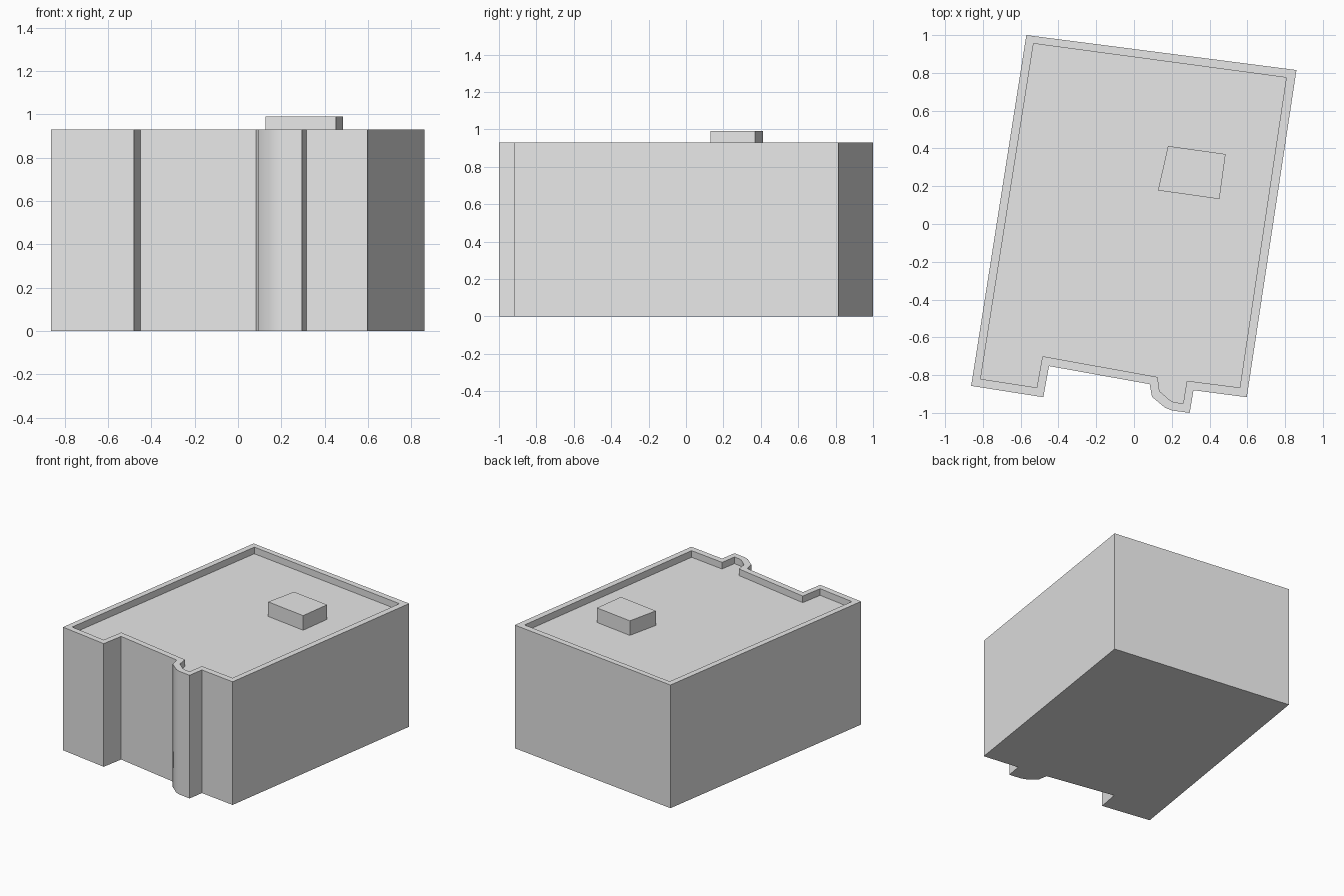
import bpy
import bmesh
from math import radians

cube = bpy.data.objects.get("Cube")
if cube:
    bpy.data.objects.remove(cube, do_unlink=True)

grey = bpy.data.materials.new("light_grey")
grey.use_nodes = True
grey.diffuse_color = (0.8, 0.8, 0.8, 1)
grey.node_tree.nodes["Principled BSDF"].inputs["Base Color"].default_value = (0.8, 0.8, 0.8, 1)


def stack_loops(name, loops):
    """Bridge (outline, height) loops in order and cap both ends."""
    bm = bmesh.new()
    rings = [[bm.verts.new((x, y, z)) for x, y in outline] for outline, z in loops]
    count = len(rings[0])
    for low, high in zip(rings, rings[1:]):
        for i in range(count):
            j = (i + 1) % count
            bm.faces.new((low[i], low[j], high[j], high[i]))
    bm.faces.new(rings[0][::-1])
    bm.faces.new(rings[-1])
    bmesh.ops.recalc_face_normals(bm, faces=bm.faces)
    mesh = bpy.data.meshes.new(name)
    bm.to_mesh(mesh)
    bm.free()
    mesh.materials.append(grey)
    obj = bpy.data.objects.new(name, mesh)
    bpy.context.collection.objects.link(obj)
    bpy.ops.object.select_all(action="DESELECT")
    obj.select_set(True)
    bpy.context.view_layer.objects.active = obj
    bpy.ops.object.shade_smooth_by_angle(angle=radians(45))
    return obj


WALL_TOP, ROOF = 0.93, 0.88

# Outer footprint, with the entrance recess and rounded bay on the front
outer = [(-0.57, 1.0), (-0.862, -0.857), (-0.48, -0.917), (-0.45, -0.752),
         (0.083, -0.848), (0.095, -0.915), (0.165, -0.973), (0.2, -0.987),
         (0.295, -1.0), (0.315, -0.88), (0.597, -0.917), (0.86, 0.815)]

# Inner edge of the parapet
inner = [(-0.532, 0.955), (-0.812, -0.82), (-0.515, -0.866), (-0.485, -0.7),
         (0.125, -0.81), (0.135, -0.885), (0.19, -0.933), (0.212, -0.943),
         (0.26, -0.951), (0.28, -0.83), (0.56, -0.866), (0.806, 0.775)]

# Building with a sunken flat roof behind the parapet
stack_loops("building", [(outer, 0), (outer, WALL_TOP), (inner, WALL_TOP), (inner, ROOF)])

# Small box standing on the roof
box = [(0.18, 0.413), (0.127, 0.178), (0.452, 0.132), (0.485, 0.37)]
stack_loops("roof_box", [(box, ROOF), (box, 0.99)])
